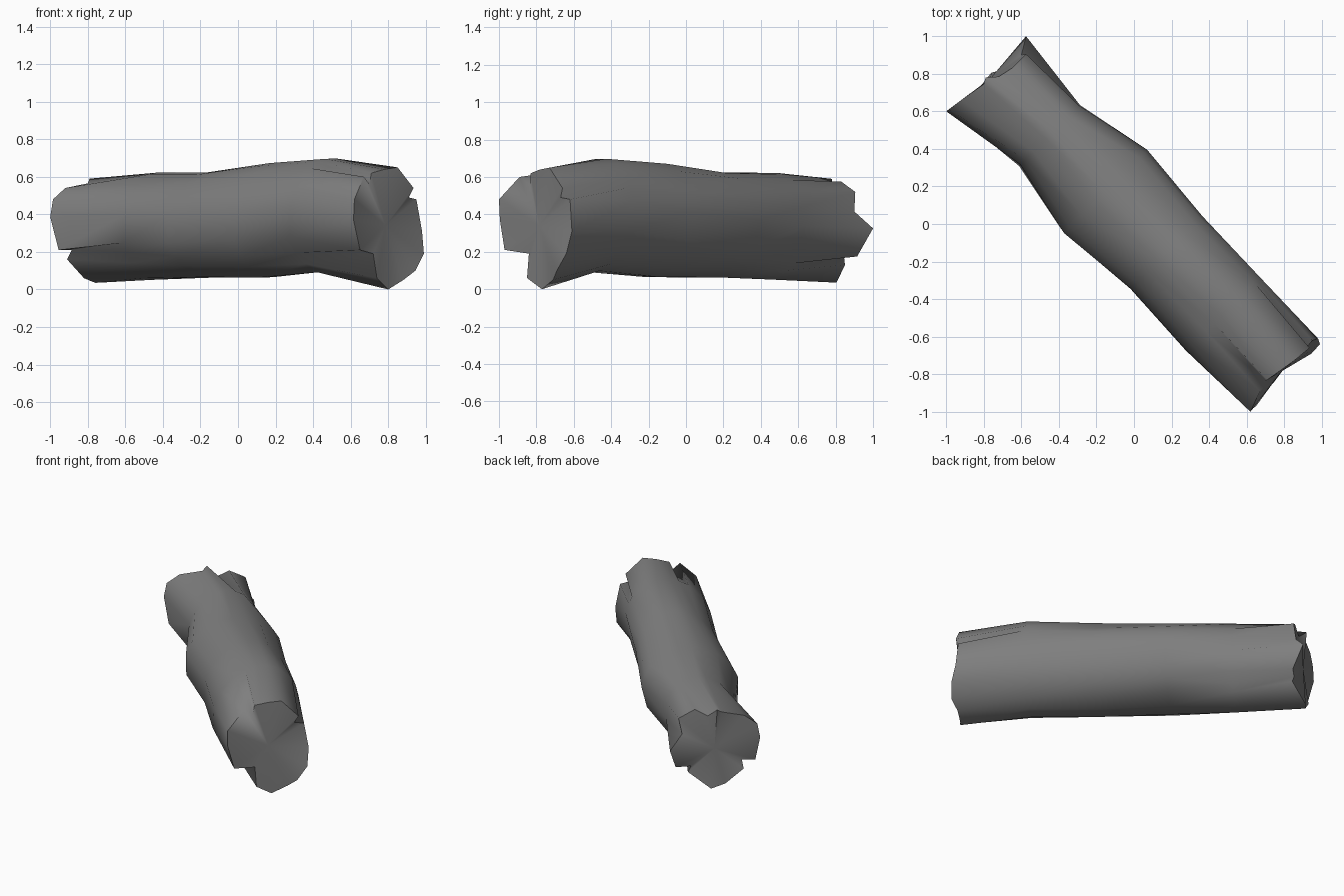
import bpy, bmesh, math
from mathutils import Vector

if "Cube" in bpy.data.objects:
    bpy.data.objects.remove(bpy.data.objects["Cube"])

# Notched outlines of the two broken ends, listed over the top from the left side
back_end = [(-1, .6, .385), (-.985, .61, .48), (-.92, .66, .54), (-.80, .745, .565),
            (-.79, .78, .59), (-.72, .785, .53), (-.65, .83, .575), (-.575, .905, .52),
            (-.60, .9, .415), (-.575, 1, .325), (-.56, .915, .175), (-.63, .845, .175),
            (-.61, .85, .13), (-.76, .805, .035), (-.82, .73, .06), (-.91, .655, .16),
            (-.885, .64, .21), (-.955, .59, .21)]
front_end = [(.615, -.995, .37), (.62, -1, .48), (.67, -.89, .6), (.7, -.835, .56),
             (.71, -.83, .62), (.78, -.78, .64), (.85, -.73, .65), (.935, -.66, .54),
             (.91, -.67, .49), (.95, -.62, .48), (.98, -.61, .31), (.99, -.64, .19),
             (.945, -.69, .1), (.88, -.71, .05), (.8, -.77, 0), (.74, -.85, .06),
             (.72, -.84, .19), (.65, -.97, .21)]
N = len(back_end)
SIDE = Vector((1, 1, 0)).normalized()


def end_angle(p, zc):
    return math.atan2(p[2] - zc, Vector(p).dot(SIDE))


def trunk_ring(t, cx, cy, half_w, z0, z1, skew, dents):
    """Rounded cross-section across the trunk; its points drift from one end's layout to the other's."""
    pts, zc, h = [], (z0 + z1) / 2, (z1 - z0) / 2
    for i in range(N):
        even = math.radians(170 - 360 / N * i)
        a = (1 - t) * end_angle(back_end[i], .31) + t * end_angle(front_end[i], .34)
        a = .35 * even + .65 * a
        f = dents.get(i, 1)
        p = Vector((cx, cy, zc)) + SIDE * (math.cos(a) * half_w * f + skew * math.sin(a))
        p.z += h * math.sin(a) * f
        pts.append(p)
    return pts


rings = [back_end,
         trunk_ring(.1, -.45, .47, .23, .05, .622, .03, {15: .95, 16: .91}),
         trunk_ring(.4, -.155, .17, .318, .06, .625, .02, {15: .97, 16: .96}),
         trunk_ring(.6, .17, -.155, .275, .06, .675, .03, {6: .96, 7: .94, 15: .96, 16: .93}),
         trunk_ring(.9, .47, -.48, .28, .09, .7, .04, {15: .95, 16: .88}),
         front_end]

# Bridge the rings and fan the end caps
bm = bmesh.new()
loops = [[bm.verts.new(p) for p in r] for r in rings]
for a, b in zip(loops, loops[1:]):
    for i in range(N):
        j = (i + 1) % N
        bm.faces.new((a[i], a[j], b[j], b[i]))
for loop, c in ((loops[0], (-.765, .775, .31)), (loops[-1], (.785, -.785, .34))):
    mid = bm.verts.new(c)
    for i in range(N):
        bm.faces.new((loop[i], loop[(i + 1) % N], mid))
bmesh.ops.recalc_face_normals(bm, faces=bm.faces)
me = bpy.data.meshes.new("log")
bm.to_mesh(me)
bm.free()
log = bpy.data.objects.new("log", me)
bpy.context.collection.objects.link(log)

# Dark grey wood
wood = bpy.data.materials.new("dark_wood")
wood.diffuse_color = (.21, .21, .21, 1)
wood.use_nodes = True
wood.node_tree.nodes["Principled BSDF"].inputs["Base Color"].default_value = wood.diffuse_color
me.materials.append(wood)
bpy.context.view_layer.objects.active = log
log.select_set(True)
bpy.ops.object.shade_smooth_by_angle(angle=math.radians(62))
